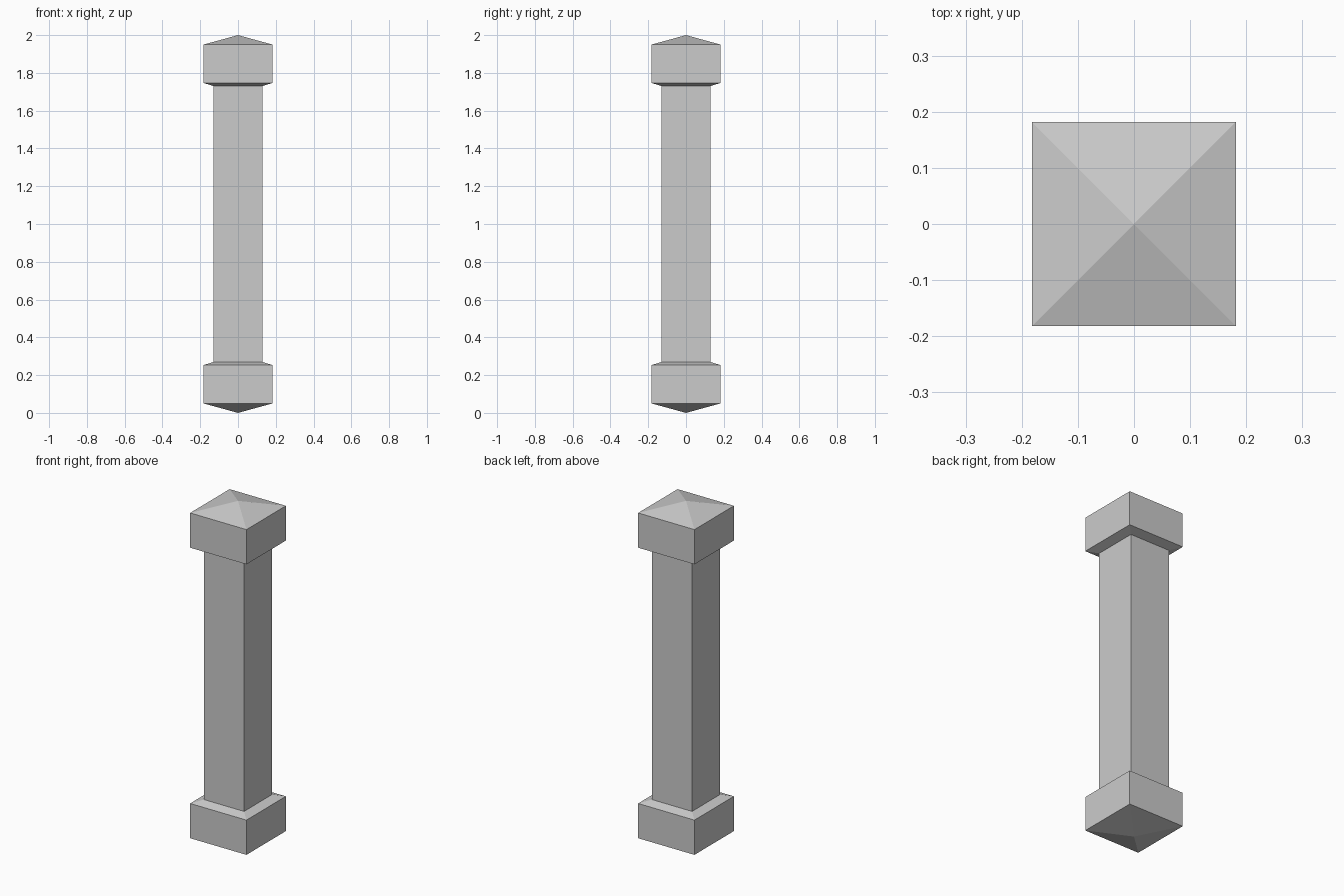
import bpy, bmesh

if "Cube" in bpy.data.objects:
    bpy.data.objects.remove(bpy.data.objects["Cube"])

SHAFT, BLOCK = 0.13, 0.182          # half widths
SIGNS = [(1, -1), (1, 1), (-1, 1), (-1, -1)]   # corners, counter-clockwise


def finish(name, bm):
    bmesh.ops.recalc_face_normals(bm, faces=bm.faces)
    mesh = bpy.data.meshes.new(name)
    bm.to_mesh(mesh)
    bm.free()
    obj = bpy.data.objects.new(name, mesh)
    bpy.context.collection.objects.link(obj)
    return obj


# Square end block: shallow pyramid, straight sides, sloped collar to the shaft
def end_block(name, flip):
    bm = bmesh.new()
    height = lambda z: 2 - z if flip else z
    apex = bm.verts.new((0, 0, height(0)))
    rings = [[bm.verts.new((sx * h, sy * h, height(z))) for sx, sy in SIGNS]
             for h, z in ((BLOCK, 0.05), (BLOCK, 0.253), (SHAFT, 0.27))]
    for i in range(4):
        j = (i + 1) % 4
        bm.faces.new((apex, rings[0][i], rings[0][j]))
        for low, high in zip(rings, rings[1:]):
            bm.faces.new((low[i], low[j], high[j], high[i]))
    bm.faces.new(rings[2])
    return finish(name, bm)


end_block("base_block", False)
end_block("top_block", True)

# Chips per corner: bottom z, deepest z, top z, x at deepest, y at deepest
CHIPS = [(1.07, 1.20, 1.46, 0.083, 0.077),
         (0.54, 0.80, 0.98, 0.088, 0.086),
         (1.07, 1.22, 1.60, 0.080, 0.077),
         (0.50, 0.72, 0.87, 0.094, 0.090)]
WAIST = 0.12                        # half width where a corner is chipped

# Shaft: each corner edge opens into a diamond-shaped chip of two triangles
bm = bmesh.new()
chains = []                         # (edge seen by previous side, by next side)
for (sx, sy), (zb, zm, zt, cx, cy) in zip(SIGNS, CHIPS):
    v = lambda x, y, z: bm.verts.new((sx * x, sy * y, z))
    foot, low = v(SHAFT, SHAFT, 0.27), v(WAIST, WAIST, zb)
    on_y, on_x = v(cx, WAIST, zm), v(WAIST, cy, zm)
    high, head = v(WAIST, WAIST, zt), v(SHAFT, SHAFT, 1.73)
    bm.faces.new((low, on_y, on_x))
    bm.faces.new((high, on_y, on_x))
    before, after = (on_y, on_x) if sx * sy < 0 else (on_x, on_y)
    chains.append(([foot, low, before, high, head],
                   [foot, low, after, high, head]))

# Four side faces between neighbouring corner edges
sides = [bm.faces.new(chains[i][1][::-1] + chains[(i + 1) % 4][0])
         for i in range(4)]
bmesh.ops.triangulate(bm, faces=sides, ngon_method='BEAUTY')
finish("chipped_shaft", bm)
